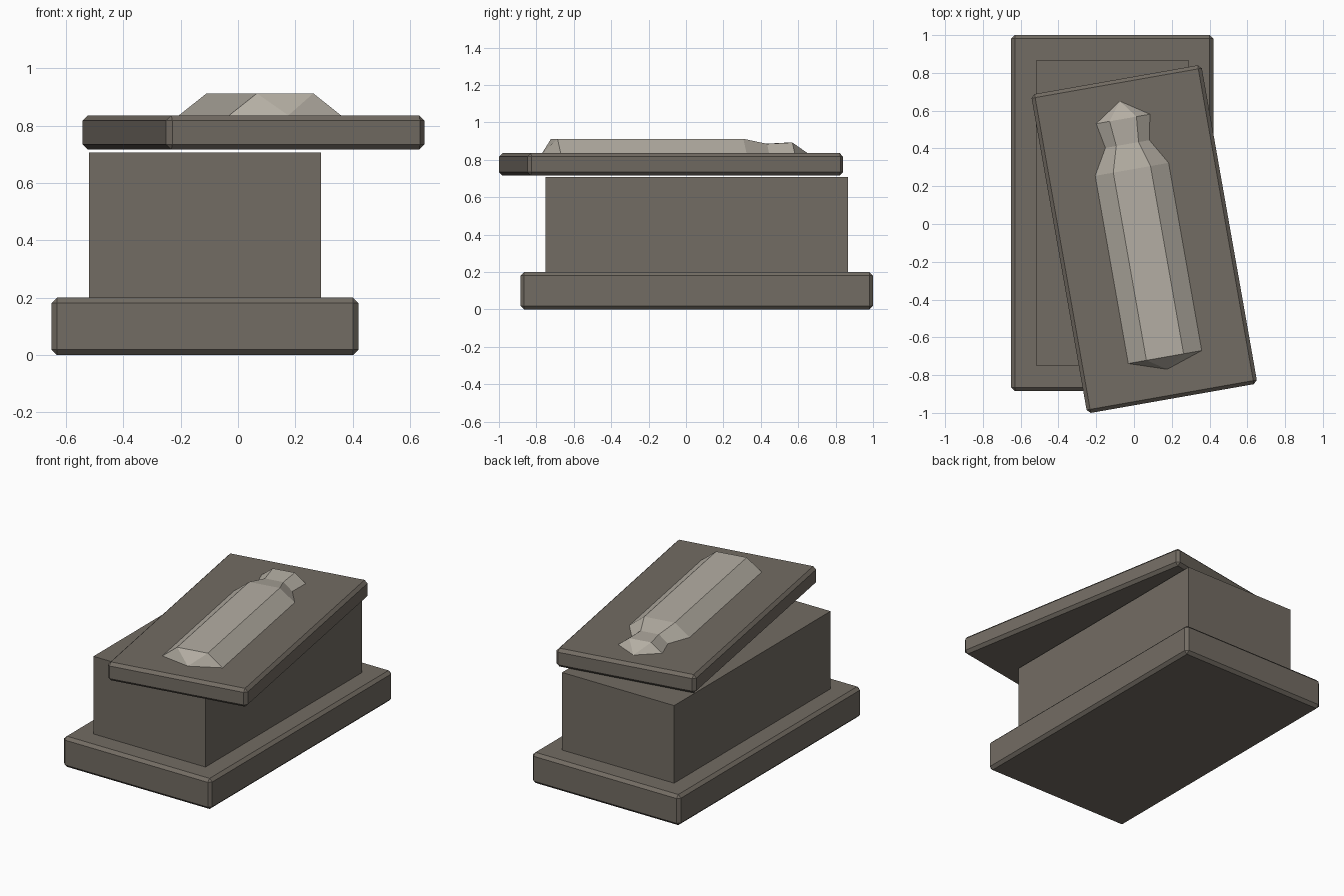
import bpy
import bmesh
from math import radians
from mathutils import Matrix

if "Cube" in bpy.data.objects:
    bpy.data.objects.remove(bpy.data.objects["Cube"], do_unlink=True)


def make_material(name, rgb):
    mat = bpy.data.materials.new(name)
    mat.use_nodes = True
    mat.diffuse_color = (*rgb, 1)
    mat.node_tree.nodes["Principled BSDF"].inputs["Base Color"].default_value = (*rgb, 1)
    return mat


dark_stone = make_material("dark stone", (0.171, 0.15, 0.125))
pale_stone = make_material("pale stone", (0.456, 0.423, 0.366))


def add_object(name, bm, mat, location, turn=0):
    bmesh.ops.recalc_face_normals(bm, faces=bm.faces)
    mesh = bpy.data.meshes.new(name)
    bm.to_mesh(mesh)
    bm.free()
    mesh.materials.append(mat)
    obj = bpy.data.objects.new(name, mesh)
    obj.location = location
    obj.rotation_euler.z = radians(turn)
    bpy.context.collection.objects.link(obj)
    return obj


def add_slab(name, size, location, turn=0, chamfer=0):
    bm = bmesh.new()
    bmesh.ops.create_cube(bm, size=1, matrix=Matrix.Diagonal((*size, 1)))
    obj = add_object(name, bm, dark_stone, location, turn)
    if chamfer:
        bevel = obj.modifiers.new("chamfer", "BEVEL")
        bevel.width = chamfer
        bevel.segments = 1
    return obj


# Plinth, chest and the lid pushed askew
add_slab("plinth", (1.07, 1.885, 0.2), (-0.115, 0.0575, 0.1), chamfer=0.019)
add_slab("chest", (0.81, 1.615, 0.507), (-0.115, 0.0575, 0.4535))
lid_turn = 10
add_slab("lid", (0.915, 1.714, 0.12), (0.054, -0.08, 0.776), lid_turn, 0.019)

# Reclining figure: sections of (along, half width, ridge half width, height)
sections = [
    (-0.634, 0.198, 0.1, 0.077),   # feet
    (0.375, 0.198, 0.1, 0.077),    # shoulders
    (0.511, 0.119, 0.06, 0.05),    # neck
    (0.646, 0.145, 0.072, 0.057),  # head
]
bm = bmesh.new()
rings = [
    [bm.verts.new(p) for p in ((-w, y, 0), (-r, y, h), (r, y, h), (w, y, 0))]
    for y, w, r, h in sections
]
for a, b in zip(rings, rings[1:]):
    for i in range(3):
        bm.faces.new((a[i], a[i + 1], b[i + 1], b[i]))
# Pointed foot and crown
for ring, y in ((rings[0], -0.7), (rings[-1], 0.742)):
    tip = bm.verts.new((0, y, 0))
    for i in range(3):
        bm.faces.new((ring[i], ring[i + 1], tip))
# Close the underside
boundary = [e for e in bm.edges if e.is_boundary]
bmesh.ops.holes_fill(bm, edges=boundary, sides=0)
add_object("reclining_figure", bm, pale_stone, (0.054, -0.08, 0.8355), lid_turn)
